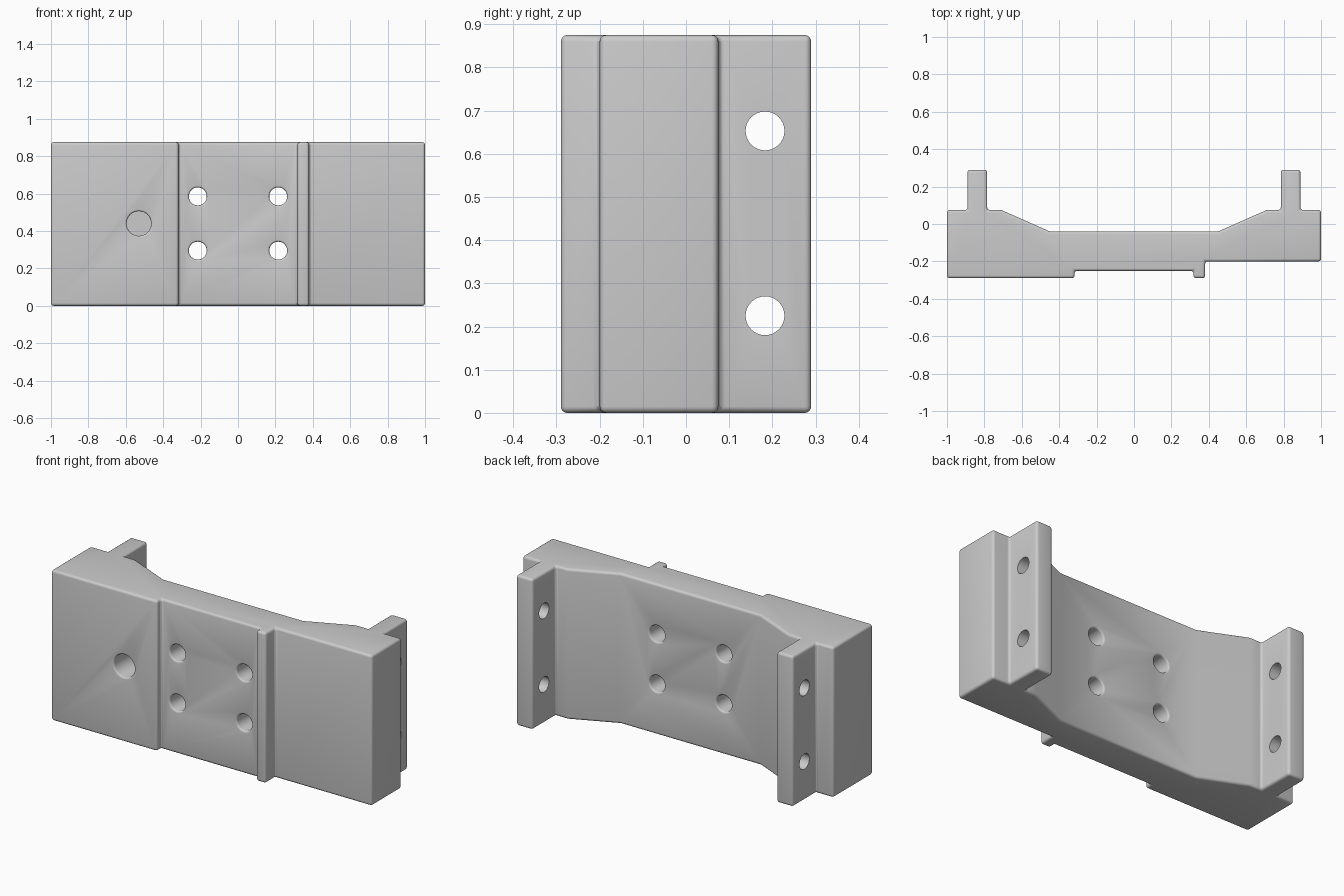
import bpy
import bmesh
from math import cos, sin, pi, radians
from mathutils import Matrix

cube = bpy.data.objects.get("Cube")
if cube:
    bpy.data.objects.remove(cube, do_unlink=True)

HEIGHT = 0.875
FLARE = 0.01

grey = bpy.data.materials.new("plain grey")
grey.use_nodes = True
colour = (0.6, 0.6, 0.6, 1)
grey.diffuse_color = colour
grey.node_tree.nodes["Principled BSDF"].inputs["Base Color"].default_value = colour


def add_object(name, bm):
    bmesh.ops.recalc_face_normals(bm, faces=bm.faces)
    mesh = bpy.data.meshes.new(name)
    bm.to_mesh(mesh)
    bm.free()
    mesh.materials.append(grey)
    obj = bpy.data.objects.new(name, mesh)
    bpy.context.collection.objects.link(obj)
    return obj


def extrude_profile(name, points, height):
    bm = bmesh.new()
    face = bm.faces.new([bm.verts.new((x, y, 0)) for x, y in points])
    top = bmesh.ops.extrude_face_region(bm, geom=[face])["geom"]
    verts = [v for v in top if isinstance(v, bmesh.types.BMVert)]
    bmesh.ops.translate(bm, verts=verts, vec=(0, 0, height))
    return add_object(name, bm)


def mouth(radius, start, direction):
    """Rounded hole mouth: (radius, depth) pairs going inward from the surface."""
    ring = [(radius + FLARE, start - direction * 0.02)]
    for i in range(5):
        a = i * pi / 8
        ring.append((radius + FLARE * (1 - sin(a)),
                     start + direction * FLARE * (1 - cos(a))))
    return ring


def lathe_cutter(name, outline, x, z, sides=32):
    """Spin an outline of (radius, y) pairs around a y-parallel axis."""
    bm = bmesh.new()
    rings = [[bm.verts.new((x + r * cos(2 * pi * i / sides), y,
                            z + r * sin(2 * pi * i / sides)))
              for i in range(sides)] for r, y in outline]
    for a, b in zip(rings, rings[1:]):
        for i in range(sides):
            j = (i + 1) % sides
            bm.faces.new((a[i], a[j], b[j], b[i]))
    bm.faces.new(rings[0])
    bm.faces.new(rings[-1])
    return add_object(name, bm)


# Bracket body: mirrored back outline, stepped front outline
back_half = [(1, 0.075), (0.89, 0.075), (0.89, 0.29), (0.785, 0.29),
             (0.785, 0.075), (0.71, 0.075), (0.45, -0.04)]
front = [(-1, -0.29), (-0.318, -0.29), (-0.318, -0.25), (0.318, -0.25),
         (0.318, -0.29), (0.38, -0.29), (0.38, -0.2), (1, -0.2)]
back = back_half + [(-x, y) for x, y in reversed(back_half)]
body = extrude_profile("bracket_body", front + back, HEIGHT)

bevel = body.modifiers.new("rounded edges", "BEVEL")
bevel.width = 0.015
bevel.segments = 4
bevel.limit_method = "ANGLE"
bevel.angle_limit = radians(30)

# Four through holes in the recessed centre
cutters = []
for x in (-0.215, 0.215):
    for z in (0.295, 0.585):
        outline = mouth(0.048, -0.25, 1) + mouth(0.048, -0.04, -1)[::-1]
        cutters.append(lathe_cutter("centre_hole_cutter", outline, x, z))

# Blind hole in the right front pad
outline = mouth(0.066, -0.29, 1) + [(0.066, -0.09)]
cutters.append(lathe_cutter("blind_hole_cutter", outline, -0.53, 0.44))

# Cross holes through both rear flanges
for side in (-1, 1):
    for z in (0.225, 0.653):
        bm = bmesh.new()
        place = Matrix.Translation((side * 0.8375, 0.183, z)) @ Matrix.Rotation(pi / 2, 4, "Y")
        bmesh.ops.create_cone(bm, cap_ends=True, segments=32, radius1=0.045,
                              radius2=0.045, depth=0.2, matrix=place)
        cutters.append(add_object("flange_hole_cutter", bm))

for cutter in cutters:
    cut = body.modifiers.new("hole", "BOOLEAN")
    cut.operation = "DIFFERENCE"
    cut.solver = "EXACT"
    cut.object = cutter
    cutter.hide_render = True

# Bake the modifiers, drop the cutters and smooth the rounded edges
bpy.context.view_layer.update()
graph = bpy.context.evaluated_depsgraph_get()
baked = bpy.data.meshes.new_from_object(body.evaluated_get(graph))
body.modifiers.clear()
body.data = baked
for cutter in cutters:
    bpy.data.objects.remove(cutter, do_unlink=True)

bpy.ops.object.select_all(action="DESELECT")
body.select_set(True)
bpy.context.view_layer.objects.active = body
bpy.ops.object.shade_smooth_by_angle(angle=radians(24))
